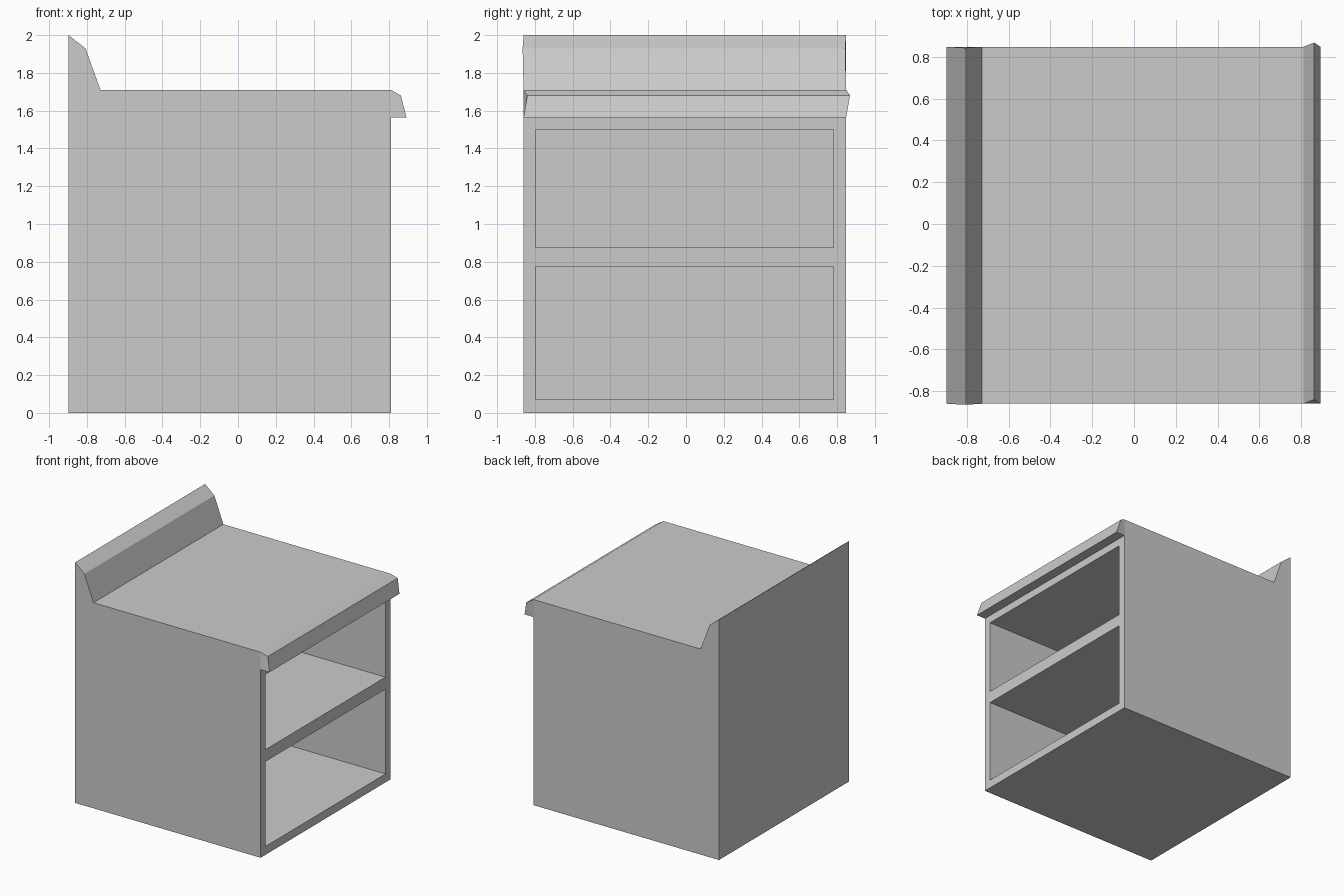
import bpy, bmesh

cube = bpy.data.objects.get("Cube")
if cube:
    bpy.data.objects.remove(cube, do_unlink=True)

grey = bpy.data.materials.new("plain grey")
grey.use_nodes = True
grey.diffuse_color = (0.6, 0.6, 0.6, 1)
grey.node_tree.nodes["Principled BSDF"].inputs["Base Color"].default_value = (0.6, 0.6, 0.6, 1)


def add_object(name, bm):
    bmesh.ops.recalc_face_normals(bm, faces=bm.faces)
    mesh = bpy.data.meshes.new(name)
    bm.to_mesh(mesh)
    bm.free()
    mesh.materials.append(grey)
    obj = bpy.data.objects.new(name, mesh)
    bpy.context.collection.objects.link(obj)
    return obj


def box(name, low, high):
    bm = bmesh.new()
    bmesh.ops.create_cube(bm, size=1)
    for v in bm.verts:
        v.co = [high[i] if v.co[i] > 0 else low[i] for i in range(3)]
    return add_object(name, bm)


# Side profile (x, z, sideways shift): body, overhanging lip, worktop, backsplash
profile = [(-0.897, 0, 0), (0.81, 0, 0), (0.81, 1.565, 0), (0.892, 1.565, 0),
           (0.862, 1.68, 0.02), (0.81, 1.71, 0), (-0.728, 1.71, 0),
           (-0.808, 1.93, -0.005), (-0.897, 2, 0)]
bm = bmesh.new()
sides = [[bm.verts.new((x, y + shift, z)) for x, z, shift in profile]
         for y in (-0.86, 0.848)]
near, far = sides
for i in range(len(profile)):
    j = (i + 1) % len(profile)
    bm.faces.new((near[i], near[j], far[j], far[i]))
for side in sides:
    bm.faces.new([side[i] for i in (0, 1, 2, 5, 6, 7, 8)])
    bm.faces.new(side[2:6])
cabinet = add_object("counter_cabinet", bm)

# Two open shelf compartments
for name, bottom, top in (("lower", 0.07, 0.775), ("upper", 0.875, 1.5)):
    cutter = box(name + "_compartment_cutter", (-0.83, -0.798, bottom), (0.95, 0.782, top))
    cutter.hide_render = True
    mod = cabinet.modifiers.new(name + " compartment", "BOOLEAN")
    mod.operation = "DIFFERENCE"
    mod.solver = "EXACT"
    mod.object = cutter
    bpy.context.view_layer.objects.active = cabinet
    bpy.ops.object.modifier_apply(modifier=mod.name)
    bpy.data.objects.remove(cutter, do_unlink=True)
